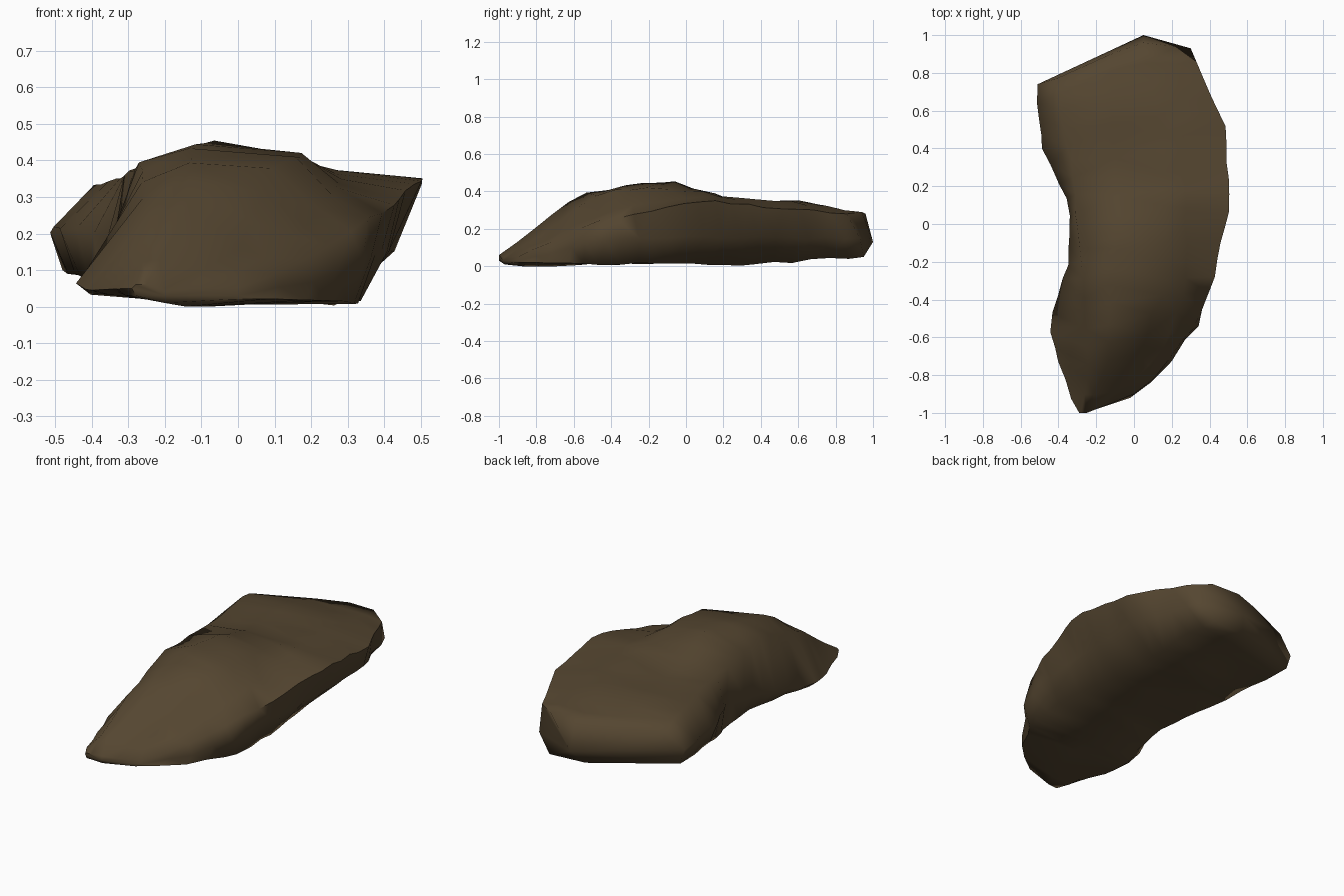
import bpy, bmesh, random
from mathutils import Vector

if "Cube" in bpy.data.objects:
    bpy.data.objects.remove(bpy.data.objects["Cube"])

random.seed(4)

# Guide curves running front to back round the boulder, as (y, x, z)
left_foot = [(-1, -.28, .03), (-.53, -.41, .04), (-.2, -.31, .03), (.1, -.325, .025),
             (.3, -.40, .055), (.4, -.44, .085), (.74, -.48, .10)]
left_edge = [(-1, -.29, .05), (-.75, -.40, .05), (-.53, -.45, .06), (-.2, -.345, .14),
             (.1, -.345, .18), (.4, -.485, .22), (.6, -.51, .21), (.74, -.51, .19)]
left_ridge = [(-1, -.28, .06), (-.72, -.235, .25), (-.5, -.265, .335), (-.3, -.265, .39),
              (-.1, -.29, .37), (.3, -.33, .35), (.65, -.40, .335), (.77, -.41, .28)]
crest = [(-1, -.25, .06), (-.72, -.14, .27), (-.57, -.13, .39), (-.3, -.13, .435),
         (-.05, -.07, .452), (.1, -.08, .40), (.25, -.10, .35), (.65, -.12, .345),
         (.90, -.12, .28)]
right_crest = [(-.97, -.2, .05), (-.8, 0, .15), (-.5, .09, .38), (-.36, .17, .415),
               (-.05, .17, .415), (.3, .16, .36), (.65, .12, .345), (.96, .05, .28)]
right_shoulder = [(-.95, -.12, .05), (-.7, .14, .17), (-.35, .28, .32), (-.15, .28, .335),
                  (.1, .27, .375), (.6, .25, .34), (.94, .22, .29)]
right_edge = [(-.9, 0, .05), (-.75, .17, .12), (-.53, .32, .22), (-.3, .42, .28),
              (.1, .505, .35), (.5, .485, .31), (.86, .33, .28)]
right_flank = [(-.9, 0, .03), (-.75, .18, .06), (-.53, .345, .12), (-.3, .39, .15),
               (0, .42, .16), (.5, .43, .15), (.93, .30, .15)]
right_foot = [(-.92, -.02, .02), (-.75, .17, .02), (-.53, .31, .01), (-.2, .34, .015),
              (.1, .29, .01), (.4, .25, .01), (.65, .26, .03), (.95, .22, .05)]
underside = [(-.97, -.2, .01), (-.8, -.1, 0), (0, .0, .025), (.5, -.05, .03), (.93, .0, .05)]
RAILS = [left_foot, left_edge, left_ridge, crest, right_crest, right_shoulder,
         right_edge, right_flank, right_foot, underside]
STATIONS = 21


def sample(rail, t):
    """Point on a guide curve at fraction t of its length in y."""
    y = rail[0][0] + t * (rail[-1][0] - rail[0][0])
    for a, b in zip(rail, rail[1:]):
        if y <= b[0] + 1e-6:
            f = (y - a[0]) / (b[0] - a[0])
            return Vector((a[1] + f * (b[1] - a[1]), y, a[2] + f * (b[2] - a[2])))
    return Vector((rail[-1][1], rail[-1][0], rail[-1][2]))


# Loft the boulder skin with a little chipped unevenness
bm = bmesh.new()
rings = []
for s in range(STATIONS):
    ring = []
    for rail in RAILS:
        p = sample(rail, s / (STATIONS - 1))
        if 0 < s < STATIONS - 1:
            p += Vector((random.uniform(-.006, .006), random.uniform(-.015, .015),
                         random.uniform(-.007, .007)))
        p.z = max(p.z, 0)
        ring.append(bm.verts.new(p))
    rings.append(ring)
n = len(RAILS)
for a, b in zip(rings, rings[1:]):
    for i in range(n):
        j = (i + 1) % n
        bm.faces.new((a[i], a[j], b[j], b[i]))

# Blunt front tip and broken back face
for ring, centre in ((rings[0], (-.2, -.98, .03)), (rings[-1], (.05, 1, .13))):
    c = bm.verts.new(centre)
    for i in range(n):
        bm.faces.new((ring[i], ring[(i + 1) % n], c))

bmesh.ops.triangulate(bm, faces=bm.faces[:])
bmesh.ops.recalc_face_normals(bm, faces=bm.faces[:])
mesh = bpy.data.meshes.new("boulder")
bm.to_mesh(mesh)
bm.free()

stone = bpy.data.materials.new("brown_stone")
stone.diffuse_color = (.09, .061, .030, 1)
stone.use_nodes = True
stone.node_tree.nodes["Principled BSDF"].inputs["Base Color"].default_value = stone.diffuse_color
mesh.materials.append(stone)
boulder = bpy.data.objects.new("boulder", mesh)
bpy.context.collection.objects.link(boulder)
bpy.context.view_layer.objects.active = boulder
boulder.select_set(True)
bpy.ops.object.shade_smooth_by_angle(angle=1.3)
